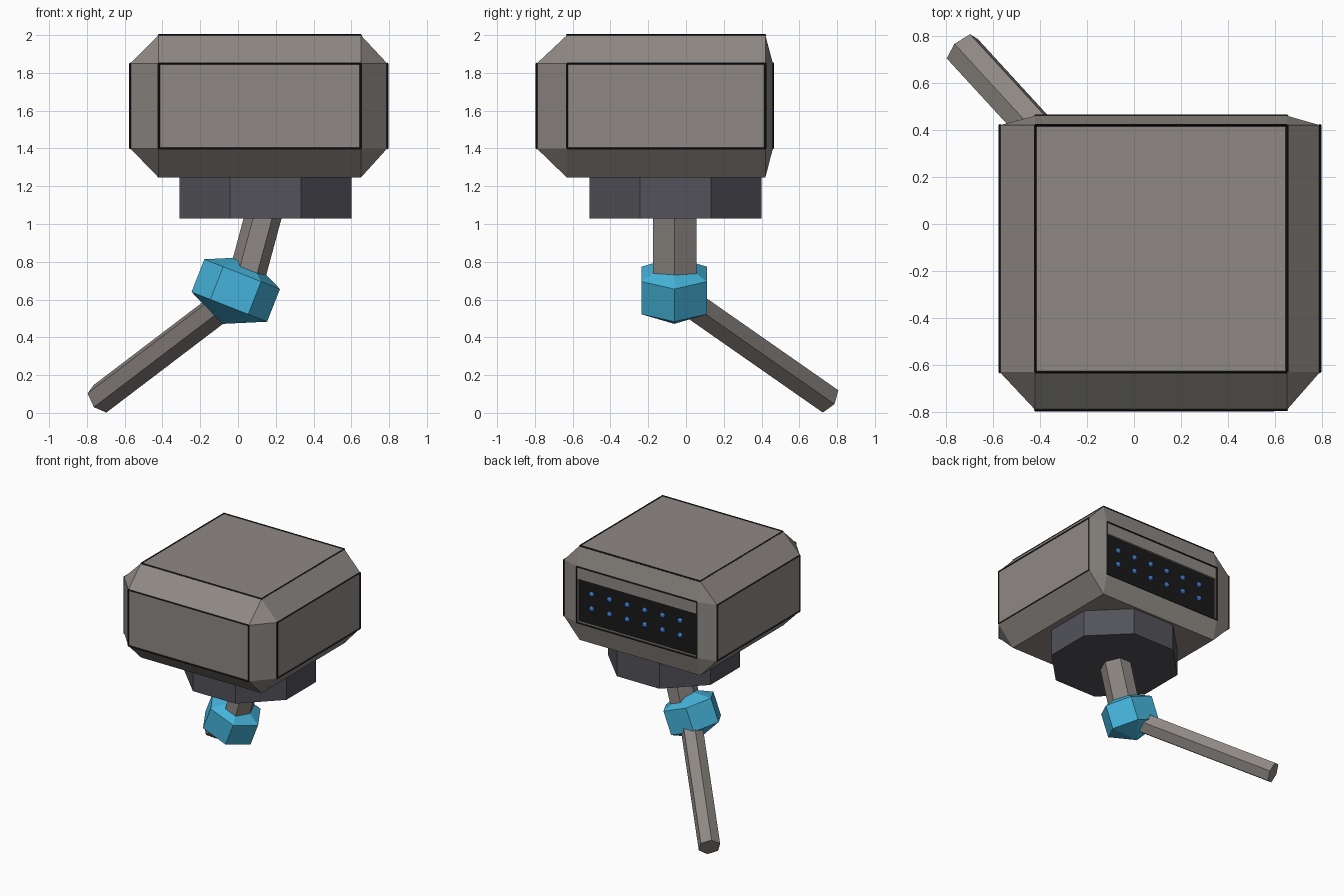
import bpy, bmesh, math
from mathutils import Vector, Matrix

if "Cube" in bpy.data.objects:
    bpy.data.objects.remove(bpy.data.objects["Cube"])


def material(name, rgb):
    m = bpy.data.materials.new(name)
    m.diffuse_color = (*rgb, 1)
    m.use_nodes = True
    m.node_tree.nodes["Principled BSDF"].inputs["Base Color"].default_value = m.diffuse_color
    return m


GREY = material("warm grey", (0.275, 0.250, 0.232))
DARK = material("dark slate", (0.085, 0.085, 0.102))
CYAN = material("bright cyan", (0.06, 0.45, 0.70))
BLACK = material("panel black", (0.010, 0.010, 0.010))
BLUE = material("light blue", (0.05, 0.20, 0.62))


def finish(name, bm, mat):
    bmesh.ops.recalc_face_normals(bm, faces=bm.faces)
    me = bpy.data.meshes.new(name)
    bm.to_mesh(me)
    bm.free()
    me.materials.append(mat)
    ob = bpy.data.objects.new(name, me)
    bpy.context.collection.objects.link(ob)
    return ob


def box(name, lo, hi, mat):
    lo, hi = Vector(lo), Vector(hi)
    bm = bmesh.new()
    bmesh.ops.create_cube(bm, size=1, matrix=Matrix.Translation((lo + hi) / 2) @ Matrix.Diagonal((*(hi - lo), 1)))
    return finish(name, bm, mat)


def add_rod(bm, a, b, rx, ry, sides, spin=0.0):
    """Prism between two points; rx and ry are its half sizes across."""
    a, b = Vector(a), Vector(b)
    z = (b - a).normalized()
    y = z.cross(Vector((1, 0, 0))).normalized()
    x = y.cross(z)
    frame = Matrix((x, y, z)).transposed().to_4x4()
    mat = Matrix.Translation((a + b) / 2) @ frame @ Matrix.Diagonal((rx, ry, 1, 1)) @ Matrix.Rotation(spin, 4, 'Z')
    # start from a +x vertex whatever the primitive's own start angle is
    verts = []
    for end in (-0.5, 0.5):
        verts.append([bm.verts.new(mat @ Vector((math.cos(2 * math.pi * i / sides),
                                                  math.sin(2 * math.pi * i / sides),
                                                  end * (b - a).length))) for i in range(sides)])
    for i in range(sides):
        j = (i + 1) % sides
        bm.faces.new((verts[0][i], verts[0][j], verts[1][j], verts[1][i]))
    bm.faces.new(verts[0][::-1])
    bm.faces.new(verts[1])


def rod(name, a, b, rx, ry, sides, mat, spin=0.0):
    bm = bmesh.new()
    add_rod(bm, a, b, rx, ry, sides, spin)
    return finish(name, bm, mat)


# Head: chamfered box, outer and inner limits per axis
OUT = ((-0.57, 0.79), (-0.79, 0.46), (1.245, 2.0))
INN = ((-0.42, 0.65), (-0.63, 0.42), (1.40, 1.85))
bm = bmesh.new()
for i in (0, 1):
    for j in (0, 1):
        for k in (0, 1):
            side = (i, j, k)
            for axis in range(3):
                bm.verts.new([(OUT if n == axis else INN)[n][side[n]] for n in range(3)])
bmesh.ops.convex_hull(bm, input=bm.verts)
bmesh.ops.dissolve_limit(bm, angle_limit=0.01, verts=bm.verts, edges=bm.edges)
seams = [(e.verts[0].co.copy(), e.verts[1].co.copy()) for e in bm.edges
         if e.calc_length() > 0.3 and max(v.co.z for v in e.verts) > 1.3]
head = finish("head", bm, GREY)

# Recess in the back of the head
cutter = box("recess_cutter", (-0.41, 0.438, 1.41), (0.64, 0.6, 1.75), BLACK)
cutter.hide_render = True
cutter.hide_viewport = True
cut = head.modifiers.new("recess", 'BOOLEAN')
cut.operation = 'DIFFERENCE'
cut.solver = 'EXACT'
cut.object = cutter

# Dark seams along the head's panel edges
bm = bmesh.new()
for a, b in seams:
    add_rod(bm, a, b, 0.006, 0.006, 4) if abs(a.x - b.x) < 0.1 else add_rod(
        bm, a, b + Vector((0, 1e-4, 0)), 0.006, 0.006, 4)
finish("panel_seams", bm, BLACK)

# Back panel and its two rows of lamps
box("back_panel", (-0.41, 0.436, 1.41), (0.64, 0.443, 1.75), BLACK)
bm = bmesh.new()
for row in (1.535, 1.652):
    for n in range(6):
        bmesh.ops.create_icosphere(bm, subdivisions=2, radius=0.022,
                                   matrix=Matrix.Translation((0.525 - 0.157 * n, 0.443, row)))
finish("lamps", bm, BLUE)

# Octagonal base under the head
R = 0.455 / math.cos(math.pi / 8)
rod("octagon_base", (0.145, -0.055, 1.03), (0.145, -0.055, 1.25), R, R, 8, DARK, math.pi / 8)

# Upper and lower arms
rod("upper_arm", (0.027, -0.06, 0.648), (0.149, -0.06, 1.10), 0.097, 0.133, 6, GREY)
rod("lower_arm", (-0.73, 0.745, 0.075), (0.0, -0.05, 0.63), 0.083, 0.083, 6, GREY)

# Joint: tilted hexagonal prism with pointed ends
bm = bmesh.new()
for i in range(6):
    a = math.pi * i / 3
    for z in (-0.093, 0.093):
        bm.verts.new((0.215 * math.cos(a), 0.20 * math.sin(a), z))
for z in (-0.19, 0.19):
    bm.verts.new((0, 0, z))
bmesh.ops.convex_hull(bm, input=bm.verts)
bmesh.ops.dissolve_limit(bm, angle_limit=0.01, verts=bm.verts, edges=bm.edges)
bm.transform(Matrix.Translation((-0.012, -0.062, 0.648)) @ Matrix.Rotation(math.radians(21.5), 4, 'Y'))
finish("joint", bm, CYAN)
